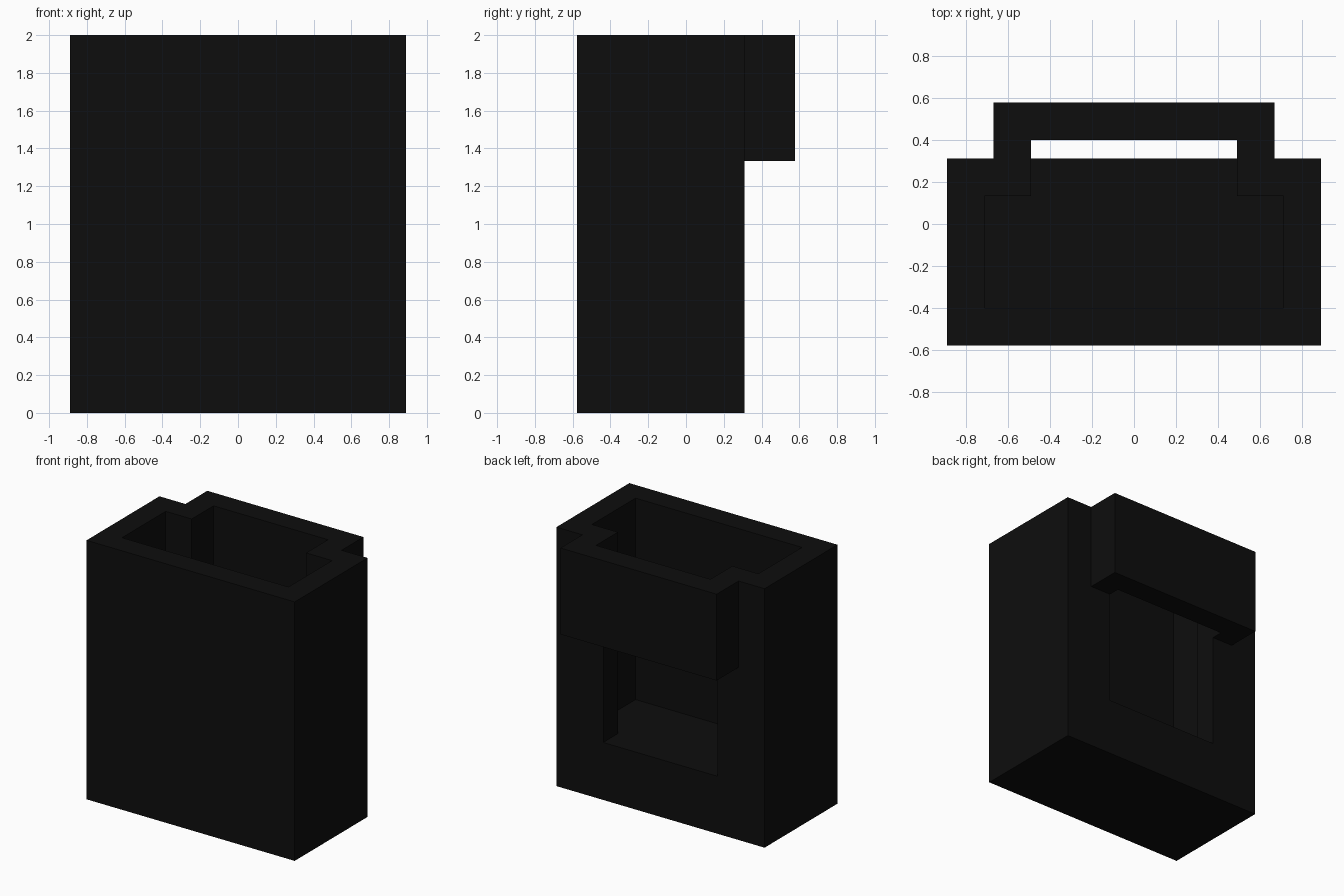
import bpy
import bmesh

cube = bpy.data.objects.get("Cube")
if cube:
    bpy.data.objects.remove(cube, do_unlink=True)

WIDTH, HEIGHT = 0.889, 2.0           # half width, full height
FRONT, BACK, HOOD_BACK = -0.578, 0.311, 0.578
HOOD_HALF, HOOD_BOTTOM = 0.667, 1.333
WALL, FLOOR = 0.178, 0.444

black = bpy.data.materials.new("matte black")
black.use_nodes = True
colour = (0.0043, 0.0043, 0.0043, 1)
black.diffuse_color = colour
black.node_tree.nodes["Principled BSDF"].inputs["Base Color"].default_value = colour


def prism(name, half_outline, bottom, top):
    """Extrude an outline mirrored across x = 0 from bottom to top."""
    outline = half_outline + [(-x, y) for x, y in reversed(half_outline)]
    bm = bmesh.new()
    base = bm.faces.new([bm.verts.new((x, y, bottom)) for x, y in outline])
    sides = bmesh.ops.extrude_face_region(bm, geom=[base])
    moved = [v for v in sides["geom"] if isinstance(v, bmesh.types.BMVert)]
    bmesh.ops.translate(bm, verts=moved, vec=(0, 0, top - bottom))
    bmesh.ops.recalc_face_normals(bm, faces=bm.faces)
    mesh = bpy.data.meshes.new(name)
    bm.to_mesh(mesh)
    bm.free()
    mesh.materials.append(black)
    obj = bpy.data.objects.new(name, mesh)
    bpy.context.collection.objects.link(obj)
    return obj


def combine(target, tool, operation):
    """Apply a boolean and remove the tool object."""
    mod = target.modifiers.new(operation.title(), "BOOLEAN")
    mod.operation, mod.solver, mod.object = operation, "EXACT", tool
    bpy.context.view_layer.objects.active = target
    bpy.ops.object.modifier_apply(modifier=mod.name)
    bpy.data.objects.remove(tool, do_unlink=True)


# Main block
body = prism("bin_body", [(WIDTH, FRONT), (WIDTH, BACK)], 0, HEIGHT)

# Hood overhanging the rear opening
hood = prism("rear_hood", [(HOOD_HALF, 0), (HOOD_HALF, HOOD_BACK)], HOOD_BOTTOM, HEIGHT)
combine(body, hood, "UNION")

# Cavity that narrows into the rear opening and the hood
slot = HOOD_HALF - WALL
cavity = prism("cavity_cutter", [
    (WIDTH - WALL, FRONT + WALL), (WIDTH - WALL, BACK - WALL),
    (slot, BACK - WALL), (slot, HOOD_BACK - WALL)], FLOOR, HEIGHT + 0.2)
cavity.hide_render = True
combine(body, cavity, "DIFFERENCE")
